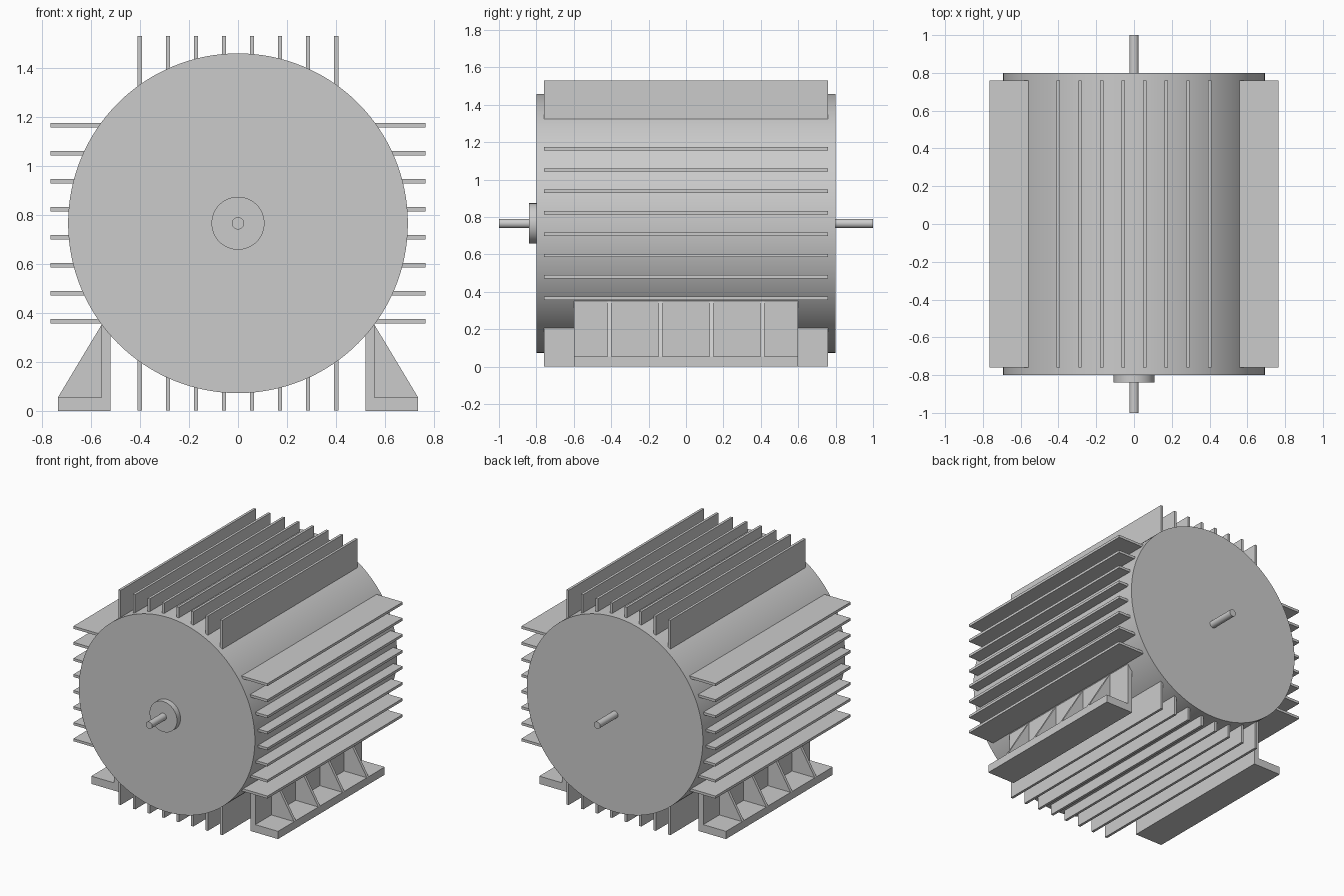
import bpy, bmesh, math

if "Cube" in bpy.data.objects:
    bpy.data.objects.remove(bpy.data.objects["Cube"])

CZ, R = 0.766, 0.693          # body axis height and radius
FIN_T, FIN_HALF = 0.018, 0.76  # fin thickness and half length
REACH = 0.764                 # fin tip distance from the axis


def cylinder_y(name, radius, y0, y1, segments):
    bpy.ops.mesh.primitive_cylinder_add(
        vertices=segments, radius=radius, depth=y1 - y0,
        location=(0, (y0 + y1) / 2, CZ), rotation=(math.pi / 2, 0, 0))
    ob = bpy.context.object
    ob.name = name
    bpy.ops.object.transform_apply(location=False, rotation=True, scale=False)
    bpy.ops.object.shade_smooth_by_angle(angle=math.radians(30))
    return ob


def prism_y(name, profile, y0, y1):
    """Extrude an (x, z) profile from y0 to y1."""
    bm = bmesh.new()
    face = bm.faces.new([bm.verts.new((x, y0, z)) for x, z in profile])
    ext = bmesh.ops.extrude_face_region(bm, geom=[face])
    verts = [g for g in ext["geom"] if isinstance(g, bmesh.types.BMVert)]
    bmesh.ops.translate(bm, verts=verts, vec=(0, y1 - y0, 0))
    bmesh.ops.recalc_face_normals(bm, faces=bm.faces[:])
    mesh = bpy.data.meshes.new(name)
    bm.to_mesh(mesh)
    bm.free()
    ob = bpy.data.objects.new(name, mesh)
    bpy.context.collection.objects.link(ob)
    return ob


def rect(x0, x1, z0, z1):
    return [(x0, z0), (x1, z0), (x1, z1), (x0, z1)]


# Motor body, bearing hub and through shaft
cylinder_y("motor_body", R, -0.80, 0.80, 128)
cylinder_y("front_hub", 0.108, -0.84, -0.79, 64)
cylinder_y("front_shaft", 0.025, -1.0, -0.79, 32)
cylinder_y("rear_shaft", 0.025, 0.79, 1.0, 32)

# Cooling fins on all four sides, rooted just inside the body
for i in range(8):
    off = -0.4 + i * 0.8 / 7
    root = math.sqrt(R * R - (abs(off) + FIN_T / 2) ** 2) - 0.015
    a, b = off - FIN_T / 2, off + FIN_T / 2
    for side, s in (("upper", 1), ("lower", -1)):
        lo, hi = sorted((s * root, s * REACH))
        prism_y(f"{side}_fin_{i + 1}", rect(a, b, CZ + lo, CZ + hi), -FIN_HALF, FIN_HALF)
    for side, s in (("right", 1), ("left", -1)):
        lo, hi = sorted((s * root, s * REACH))
        prism_y(f"{side}_fin_{i + 1}", rect(lo, hi, CZ + a, CZ + b), -FIN_HALF, FIN_HALF)

# Mounting feet: L-shaped bracket with four triangular gussets each
bracket = [(0.52, 0), (0.735, 0), (0.735, 0.055), (0.556, 0.055), (0.556, 0.353), (0.52, 0.353)]
gusset = [(0.55, 0.05), (0.735, 0.05), (0.735, 0.055), (0.556, 0.353), (0.55, 0.353)]
for side, s in (("right", 1), ("left", -1)):
    prism_y(f"{side}_foot", [(s * x, z) for x, z in bracket], -0.6, 0.6)
    for j in range(4):
        y = -0.409 + j * 0.2727
        prism_y(f"{side}_gusset_{j + 1}", [(s * x, z) for x, z in gusset], y - 0.01, y + 0.01)
